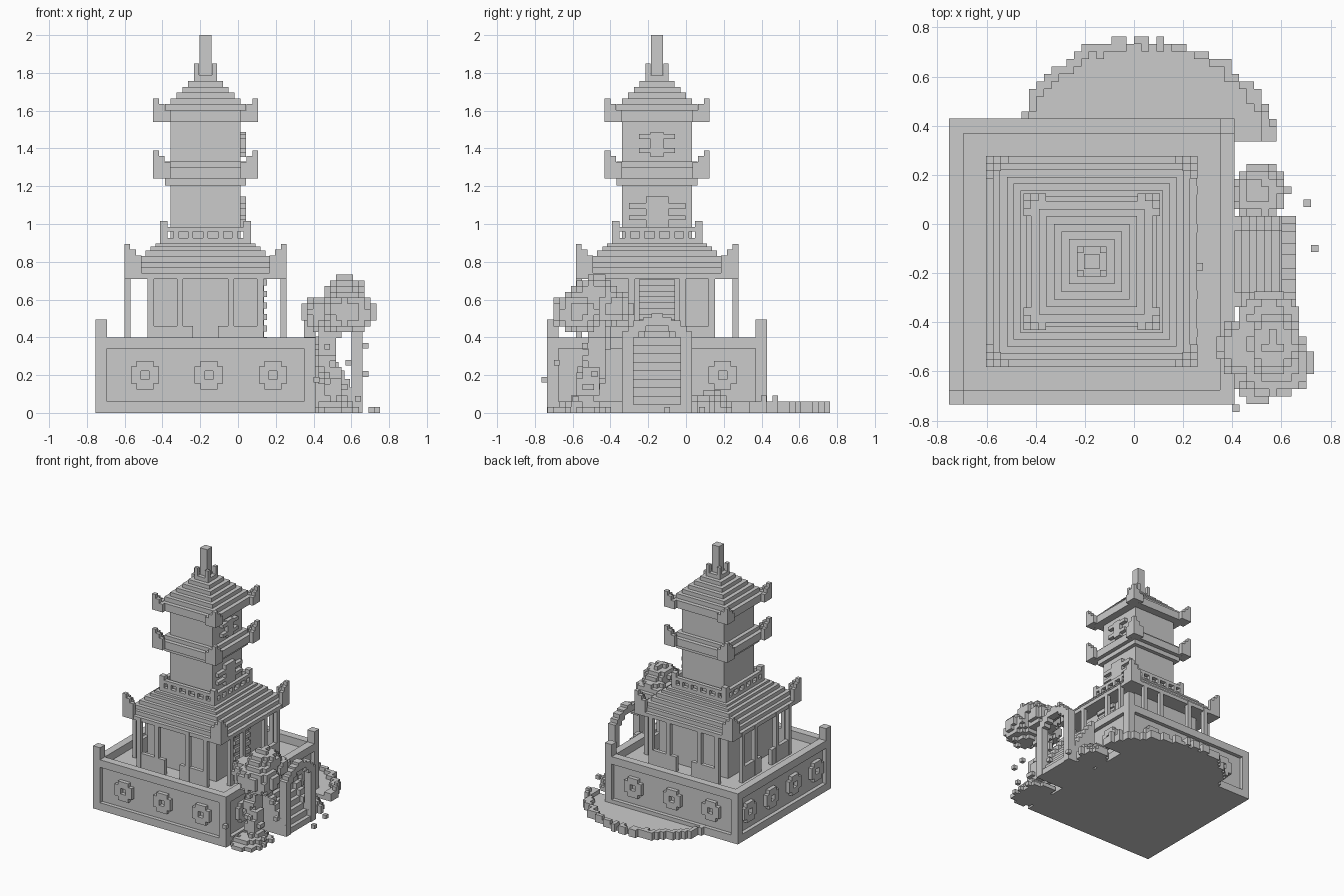
import bpy, bmesh, math, random
from mathutils import Vector

old = bpy.data.objects.get("Cube")
if old:
    bpy.data.objects.remove(old)

random.seed(4)
CX, CY = -0.172, -0.153   # shared centre of terrace and tower
V = 0.0305                # voxel size

stone = bpy.data.materials.new("plain grey")
stone.use_nodes = True
stone.diffuse_color = (0.6, 0.6, 0.6, 1)
stone.node_tree.nodes["Principled BSDF"].inputs["Base Color"].default_value = (0.6, 0.6, 0.6, 1)


def finish(name, bm):
    mesh = bpy.data.meshes.new(name)
    bm.to_mesh(mesh)
    bm.free()
    mesh.materials.append(stone)
    obj = bpy.data.objects.new(name, mesh)
    bpy.context.collection.objects.link(obj)
    return obj


def build(name, boxes):
    """Object made of axis-aligned boxes (x0, x1, y0, y1, z0, z1)."""
    bm = bmesh.new()
    for x0, x1, y0, y1, z0, z1 in boxes:
        vs = bmesh.ops.create_cube(bm, size=1)["verts"]
        for v in vs:
            v.co = Vector(((x0 + x1) / 2 + v.co.x * (x1 - x0),
                           (y0 + y1) / 2 + v.co.y * (y1 - y0),
                           (z0 + z1) / 2 + v.co.z * (z1 - z0)))
    return finish(name, bm)


def side(k, u0, u1, o0, o1, z0, z1):
    """Box on wall k (0 +x, 1 +y, 2 -x, 3 -y): u runs along it, o points outward."""
    pts = []
    for u, o in ((u0, o0), (u1, o1)):
        x, y = ((o, u), (-u, o), (-o, -u), (u, -o))[k]
        pts.append((x + CX, y + CY))
    xs, ys = zip(*pts)
    return min(xs), max(xs), min(ys), max(ys), z0, z1


def around(*args):
    return [side(k, *args) for k in range(4)]


def slab(h, z0, z1):
    return (CX - h, CX + h, CY - h, CY + h, z0, z1)


def tips(h, z0, z1):
    """Upturned roof corners: arms along both eaves that step up to the outer voxel."""
    out = around(h - V, h, h - V, h, z0, z1)
    for n in (1, 2):
        top = z1 - n * V
        out += around(h - (n + 1) * V, h - V, h - V, h, z0, top)
        out += around(h - V, h, h - (n + 1) * V, h - V, z0, top)
    out += around(h - 2 * V, h - V, h - 2 * V, h - V, z0, z1 - 2 * V)
    return out


def voxels(name, cells):
    """Skin a set of grid cells with only their outer faces."""
    bm = bmesh.new()
    for c in cells:
        for axis in range(3):
            for s in (0, 1):
                n = list(c)
                n[axis] += 2 * s - 1
                if tuple(n) in cells:
                    continue
                a, b = (axis + 1) % 3, (axis + 2) % 3
                loop = []
                for da, db in ((0, 0), (1, 0), (1, 1), (0, 1)):
                    p = list(c)
                    p[axis] += s
                    p[a] += da
                    p[b] += db
                    loop.append(bm.verts.new([q * V for q in p]))
                bm.faces.new(loop if s else loop[::-1])
    bmesh.ops.remove_doubles(bm, verts=bm.verts, dist=0.001)
    return finish(name, bm)


def blob(cx, cy, cz, rx, ry, rz, rough=0.15):
    """Grid cells inside a ragged ellipsoid, never below the ground."""
    cells = set()
    for i in range(int((cx - rx) / V) - 1, int((cx + rx) / V) + 2):
        for j in range(int((cy - ry) / V) - 1, int((cy + ry) / V) + 2):
            for k in range(max(0, int((cz - rz) / V) - 1), int((cz + rz) / V) + 2):
                d = (((i + .5) * V - cx) / rx) ** 2 + (((j + .5) * V - cy) / ry) ** 2 \
                    + (((k + .5) * V - cz) / rz) ** 2
                if d < 1 - random.random() * rough:
                    cells.add((i, j, k))
    return cells


# Terrace: recessed core, frame rails, corner posts, medallions
H = 0.582
build("terrace_core", [slab(H - V, 0, 0.34)])
build("terrace_frame", around(-H, H, H - 0.06, H, 0, 0.06) + around(-H, H, H - 0.06, H, 0.34, 0.40)
      + around(H - 0.06, H, H - 0.06, H, 0, 0.40))
build("tall_corner_posts", [side(0, H - 0.06, H, H - 0.06, H, 0.40, 0.495),
                            side(2, H - 0.06, H, H - 0.06, H, 0.40, 0.495)])
medallions = []
rows = ((-0.347, 0.347), (-0.34, 0, 0.34), (-0.42, -0.14, 0.14, 0.42), (-0.32, 0.018, 0.357))
for k, row in enumerate(rows):
    for c in row:
        for s in (-1, 1):
            for a, b, h in ((0.022, 0.045, 0.075), (0.045, 0.075, 0.045)):
                u = sorted((c + s * a, c + s * b))
                medallions.append(side(k, u[0], u[1], H - V, H, 0.2 - h, 0.2 + h))
            z = sorted((0.2 + s * 0.022, 0.2 + s * 0.075))
            medallions.append(side(k, c - 0.022, c + 0.022, H - V, H, z[0], z[1]))
build("medallions", medallions)

# Stairs with stringers, and the arch at their foot
stairs = [side(0, -0.125, 0.125, H - 0.06, H, 0, 0.403)]
for i in range(8):
    x = H + i * V
    top = 0.36 - i * 0.045
    stairs.append(side(0, -0.125, 0.125, x, x + V, 0, top))
    for s in (-0.155, 0.155):
        stairs.append(side(0, s - V, s + V, x, x + V, 0, top + 0.045))
build("stairs", stairs)
arch = []
for s in (-1, 1):
    for a, b, z0, z1 in ((0.125, 0.185, 0, 0.43), (0.095, 0.155, 0.40, 0.46),
                         (0.06, 0.125, 0.43, 0.49), (0, 0.075, 0.46, 0.505), (0, 0.03, 0.5, 0.525)):
        u = sorted((s * a, s * b))
        arch.append(side(0, u[0], u[1], 0.772, 0.832, z0, z1))
build("stair_arch", arch)

# Main hall with an outer colonnade, low panels between columns, and a slatted door
build("hall_walls", [slab(0.302, 0.34, 0.74)])
columns = []
for u in (-0.29, -0.135, 0.135, 0.29):
    columns += around(u - 0.017, u + 0.017, 0.398, 0.43, 0.34, 0.74)
build("hall_columns", columns)
build("hall_low_panels", around(-0.305, -0.065, 0.398, 0.428, 0.34, 0.46)
      + around(0.065, 0.305, 0.398, 0.428, 0.34, 0.46))
build("door_slats", [side(0, -0.095, 0.095, 0.29, 0.31 + 0.015 * (i % 2), 0.34 + i * V, 0.34 + (i + 1) * V)
                     for i in range(12)])

# Roofs as stepped slabs with upturned corners
lower = [(0.428, 0.71, 0.74), (0.40, 0.74, 0.77), (0.375, 0.77, 0.80), (0.345, 0.80, 0.83),
         (0.318, 0.83, 0.86), (0.29, 0.86, 0.88), (0.265, 0.88, 0.897)]
middle = [(0.215, 1.205, 1.24), (0.247, 1.24, 1.30), (0.215, 1.30, 1.33)]
upper = [(0.247, 1.54, 1.60), (0.215, 1.60, 1.635)]
upper += [(0.185 - i * 0.031, 1.635 + i * V, 1.635 + (i + 1) * V) for i in range(5)]
for name, steps, h, z0, z1 in (("lower_roof", lower, 0.43, 0.71, 0.895),
                               ("middle_roof", middle, 0.278, 1.24, 1.39),
                               ("upper_roof", upper, 0.278, 1.54, 1.665)):
    build(name, [slab(*s) for s in steps])
    build(name + "_corners", tips(h, z0, z1))

# Balcony rail above the lower roof
rail = around(-0.24, 0.24, 0.21, 0.24, 0.89, 0.925) + around(-0.24, 0.24, 0.21, 0.24, 0.96, 0.985)
rail += around(0.2, 0.24, 0.2, 0.24, 0.89, 1.015)
for u in (-0.155, -0.08, 0, 0.08, 0.155):
    rail += around(u - 0.014, u + 0.014, 0.21, 0.24, 0.92, 0.965)
build("balcony_rail", rail)

# Tower shaft with lattice windows on the stair side
build("tower", [slab(0.185, 0.88, 1.56)])
lattice = []
for w, z0, z1 in ((0.095, 1.45, 1.477), (0.095, 1.375, 1.402), (0.035, 1.355, 1.487),
                  (0.15, 1.08, 1.11), (0.15, 1.02, 1.045), (0.06, 0.985, 1.145)):
    lattice.append(side(0, -w, w, 0.18, 0.215, z0, z1))
build("window_lattice", lattice)

# Finial
build("finial", [slab(0.031, 1.75, 2.0)] + around(0.034, 0.061, 0.034, 0.061, 1.72, 1.85))

# Pond behind the terrace, with a raised ragged rim
pond = set()
for i in range(-17, 20):
    for j in range(11, 26):
        x, y = (i + .5) * V, (j + .5) * V
        r = math.hypot((x - 0.045) / 0.53, (y - 0.3) / 0.455) + random.uniform(-0.03, 0.03)
        if r < 1.0 and (y > 0.4 or x > 0.4):
            pond.add((i, j, 0))
            if r > 0.92:
                pond.add((i, j, 1))
                if random.random() < 0.04:
                    pond.add((i, j, 2))
voxels("pond", pond)

# Rocks beside the stairs and ground under the tree
voxels("rocks", blob(0.51, 0.13, 0.0, 0.13, 0.13, 0.12, 0.25))
voxels("tree_ground", blob(0.5, -0.56, 0.0, 0.16, 0.2, 0.07, 0.5))

# Bent tree: leaning trunk and clumps of leaves
trunk = set()
for x, y, z in ((0.53, -0.54, 0.05), (0.51, -0.52, 0.13), (0.49, -0.5, 0.2),
                (0.47, -0.48, 0.28), (0.47, -0.47, 0.36), (0.49, -0.47, 0.44)):
    trunk |= blob(x, y, z, 0.062, 0.068, 0.07, 0.1)
voxels("tree_trunk", trunk)
leaves = blob(0.58, -0.57, 0.535, 0.155, 0.145, 0.115)
leaves |= blob(0.57, -0.49, 0.64, 0.105, 0.125, 0.085)
leaves |= blob(0.55, -0.38, 0.56, 0.13, 0.105, 0.09)
leaves |= blob(0.43, -0.5, 0.53, 0.09, 0.12, 0.1)
voxels("tree_leaves", leaves)

# Fallen petals
build("petals", [(x, x + V, y, y + V, z, z + V) for x, y, z in (
    (0.69, 0.07, 0), (0.72, -0.115, 0), (0.66, -0.5, 0.19), (0.66, -0.55, 0.34), (0.57, -0.7, 0.25),
    (0.4, -0.765, 0.16), (0.62, -0.6, 0.06), (0.25, -0.19, 0.34))])
